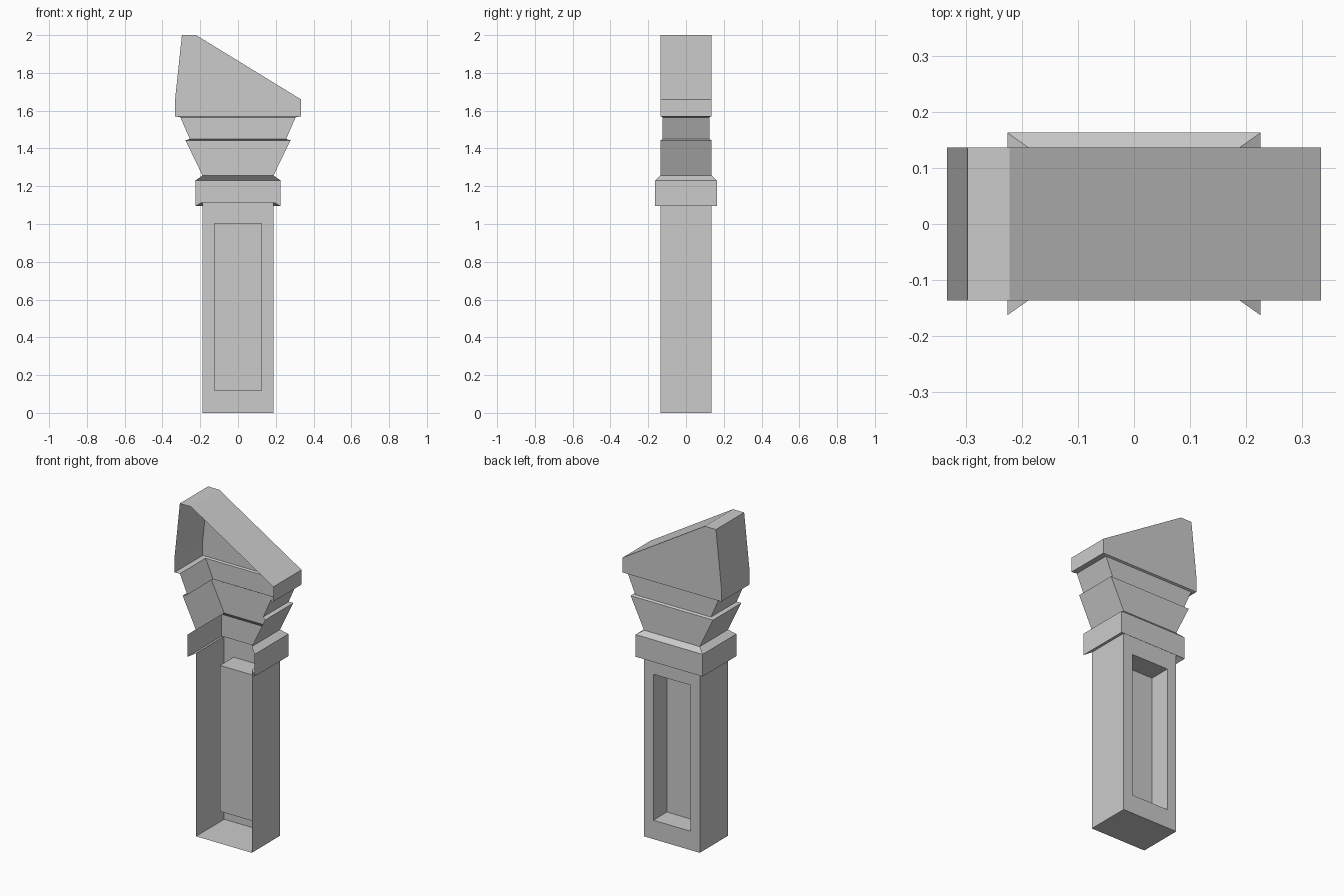
import bpy

if "Cube" in bpy.data.objects:
    bpy.data.objects.remove(bpy.data.objects["Cube"])


def make(name, verts, faces):
    mesh = bpy.data.meshes.new(name)
    mesh.from_pydata(verts, [], faces)
    mesh.update()
    obj = bpy.data.objects.new(name, mesh)
    bpy.context.collection.objects.link(obj)
    return obj


def u_shell(name, rings, skip_back=False):
    """Loft (half_x, half_y, z) rings as right, back and left walls; front stays open."""
    verts, faces = [], []
    for hx, hy, z in rings:
        verts += [(hx, -hy, z), (hx, hy, z), (-hx, hy, z), (-hx, -hy, z)]
    for r in range(len(rings) - 1):
        for i in range(3):
            if skip_back and i == 1:
                continue
            a = r * 4 + i
            faces.append((a, a + 1, a + 5, a + 4))
    return make(name, verts, faces)


HX, HY = 0.188, 0.136          # shaft half sizes
NECK_Z = 1.115

# Shaft side walls
u_shell("shaft_sides", [(HX, HY, 0), (HX, HY, NECK_Z)], skip_back=True)

# Shaft floor
make("shaft_floor", [(-HX, -HY, 0), (-HX, HY, 0), (HX, HY, 0), (HX, -HY, 0)], [(0, 1, 2, 3)])


# Shaft back wall with recessed panel
def rect(hx, y, z0, z1):
    return [(hx, y, z0), (-hx, y, z0), (-hx, y, z1), (hx, y, z1)]


loops = rect(HX, HY, 0, NECK_Z) + rect(0.125, HY, 0.115, 1.005) + rect(0.125, 0.005, 0.115, 1.005)
faces = [(8, 9, 10, 11)]
for k in (0, 4):
    for i in range(4):
        j = (i + 1) % 4
        faces.append((k + i, k + j, k + 4 + j, k + 4 + i))
make("shaft_back_panel", loops, faces)

# Collar with undercut base and chamfered top
u_shell("collar", [(HX, HY, NECK_Z), (0.226, 0.163, 1.095), (0.226, 0.163, 1.23), (HX, HY, 1.257)])

# Two flared corbel tiers and the ledge under the cap
u_shell("corbel", [(HX, HY, 1.257), (0.278, HY, 1.443), (0.255, 0.124, 1.45),
                   (0.305, 0.124, 1.565), (0.333, HY, 1.57)])

# Sloped cap: back plate plus a rim swept around its open-bottomed outline
outline = [(0.333, 1.57), (0.333, 1.66), (-0.222, 2.0), (-0.297, 2.0), (-0.333, 1.66), (-0.333, 1.57)]
n = len(outline)
verts = [(x, y, z) for y in (-HY, HY) for x, z in outline]
rim = [(i, n + i, n + i + 1, i + 1) for i in range(n - 1)]
back = tuple(range(2 * n - 1, n - 1, -1))
make("sloped_cap", verts, rim + [back])
